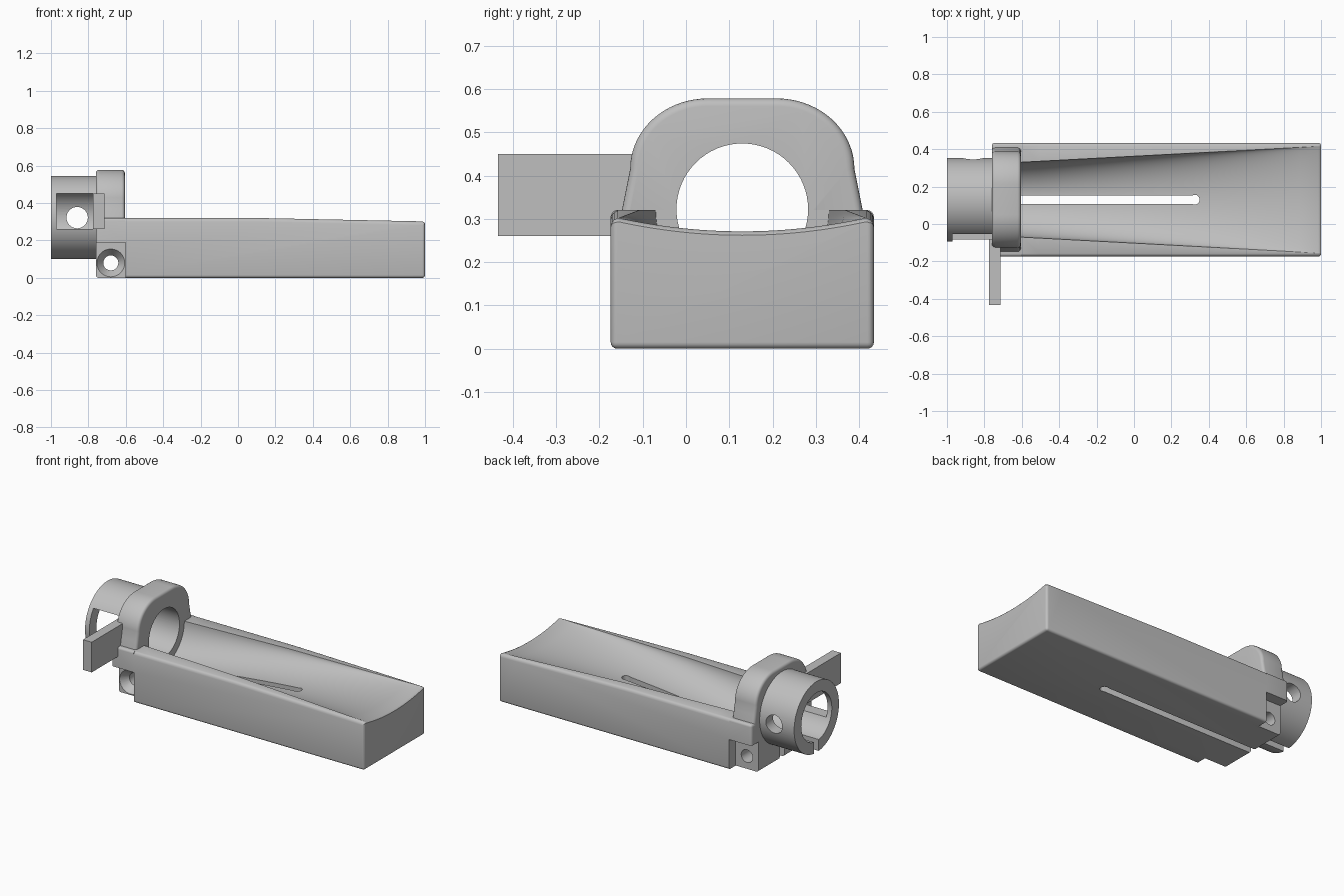
import bpy, bmesh, math
from mathutils import Matrix, Vector

old = bpy.data.objects.get("Cube")
if old:
    bpy.data.objects.remove(old)

CY, CZ, BORE = 0.13, 0.322, 0.152   # axis of the tube and its inner radius

grey = bpy.data.materials.new("plain grey")
grey.use_nodes = True
grey.diffuse_color = (0.52, 0.52, 0.52, 1)
grey.node_tree.nodes["Principled BSDF"].inputs["Base Color"].default_value = grey.diffuse_color


def make(name, bm):
    bmesh.ops.recalc_face_normals(bm, faces=bm.faces)
    mesh = bpy.data.meshes.new(name)
    bm.to_mesh(mesh)
    bm.free()
    mesh.materials.append(grey)
    ob = bpy.data.objects.new(name, mesh)
    bpy.context.collection.objects.link(ob)
    return ob


def box(name, x, y, z):
    bm = bmesh.new()
    bmesh.ops.create_cube(bm, size=1)
    for v in bm.verts:
        v.co = Vector([(r[0] + r[1]) / 2 + c * (r[1] - r[0]) for c, r in zip(v.co, (x, y, z))])
    return make(name, bm)


def rod(name, axis, start, end, r1, r2=None, sides=64):
    bm = bmesh.new()
    a, b = Vector(start), Vector(end)
    turn = Vector((0, 0, 1)).rotation_difference(axis).to_matrix().to_4x4()
    bmesh.ops.create_cone(bm, cap_ends=True, segments=sides, radius1=r1,
                          radius2=r1 if r2 is None else r2, depth=(b - a).length,
                          matrix=Matrix.Translation((a + b) / 2) @ turn)
    return make(name, bm)


def loft(name, sections):
    bm = bmesh.new()
    rings = [[bm.verts.new(p) for p in s] for s in sections]
    n = len(rings[0])
    for r, s in zip(rings, rings[1:]):
        for i in range(n):
            j = (i + 1) % n
            bm.faces.new((r[i], r[j], s[j], s[i]))
    bm.faces.new(rings[0])
    bm.faces.new(rings[-1])
    return make(name, bm)


def apply(ob, mod):
    with bpy.context.temp_override(object=ob, active_object=ob, selected_objects=[ob]):
        bpy.ops.object.modifier_apply(modifier=mod.name)


def cut(ob, cutter):
    cutter.hide_render = True
    mod = ob.modifiers.new("cut", 'BOOLEAN')
    mod.operation, mod.solver, mod.object = 'DIFFERENCE', 'EXACT', cutter
    apply(ob, mod)
    bpy.data.objects.remove(cutter)


def bevel(ob, width):
    mod = ob.modifiers.new("round", 'BEVEL')
    mod.width, mod.segments = width, 4
    mod.limit_method, mod.angle_limit = 'ANGLE', math.radians(40)
    apply(ob, mod)


X, Y = Vector((1, 0, 0)), Vector((0, 1, 0))


def bore():
    return rod("bore", X, (-1.2, CY, CZ), (-0.55, CY, CZ), BORE)


def slit():
    return box("slit", (-1.2, 0.33), (0.108, 0.153), (-0.1, 0.24))


# Trough cutter: a half round that widens and flattens along the body
def trough_section(x, drop=0.0):
    t = min((x + 0.605) / 1.59, 1)
    rim = 0.32 - 0.018 * max(0, (t - 0.45) / 0.55) - drop
    half = []
    for i in range(25):
        a = math.pi / 2 * i / 24
        s = math.sin(a)
        near = (0.2 * s, -0.2 * math.cos(a))
        far = (0.285 * s, -0.031 * (1 - s * s))
        half.append((near[0] + (far[0] - near[0]) * t, rim + near[1] + (far[1] - near[1]) * t))
    half += [(0.288, rim), (0.296, rim - 0.004), (0.301, rim - 0.01), (0.304, rim - 0.02),
             (0.35, rim - 0.02), (0.35, 0.5)]
    ring = half + [(-w, z) for w, z in reversed(half[1:])]
    return [(x, CY + w, z) for w, z in ring]


# Long body
body = box("body", (-0.76, 1), (-0.174, 0.434), (0, 0.32))
bevel(body, 0.015)
steps = [-0.605 + 1.59 * i / 16 for i in range(17)]
trough = loft("trough", [trough_section(x) for x in steps]
              + [trough_section(0.995, 0.004), trough_section(1.005, 0.014)])
cut(body, trough)
cut(body, bore())
for y in ((-0.3, -0.1), (0.365, 0.6)):          # recesses beside the clamp ears
    cut(body, box("notch", (-0.9, -0.602), y, (-0.1, 0.19)))
cut(body, slit())
cut(body, rod("slit_end", Vector((0, 0, 1)), (0.325, CY, -0.1), (0.325, CY, 0.4), 0.026, sides=32))
cut(body, rod("screw_hole", Y, (-0.68, -0.3, 0.08), (-0.68, 0.6, 0.08), 0.04, sides=48))
cut(body, rod("countersink", Y, (-0.68, -0.101, 0.08), (-0.68, -0.05, 0.08), 0.075, 0.039, 48))

# Arched collar
half = [(0.284, 0.28), (0.278, 0.32), (0.268, 0.37)]
for i in range(19):
    a = math.pi / 2 * i / 18
    half.append((0.08 + 0.179 * math.cos(a), 0.415 + 0.163 * math.sin(a)))
outline = half + [(-w, z) for w, z in reversed(half)]
collar = loft("collar", [[(x, CY + w, z) for w, z in outline] for x in (-0.76, -0.605)])
bevel(collar, 0.018)
cut(collar, bore())

# Split tube with a window at the front and a round hole at the back
tube = rod("tube", X, (-1, CY, CZ), (-0.75, CY, CZ), 0.223, sides=96)
cut(tube, bore())
cut(tube, slit())
cut(tube, box("window", (-0.97, -0.7), (-0.3, CY), (0.26, 0.45)))
cut(tube, rod("round_hole", Y, (-0.86, CY, CZ), (-0.86, 0.6, CZ), 0.057, sides=48))

# Flat side arm
arm = box("side_arm", (-0.775, -0.715), (-0.434, -0.08), (0.26, 0.45))

for ob in (body, collar, tube, arm):
    bpy.ops.object.select_all(action='DESELECT')
    ob.select_set(True)
    bpy.context.view_layer.objects.active = ob
    bpy.ops.object.shade_smooth_by_angle(angle=math.radians(30))
